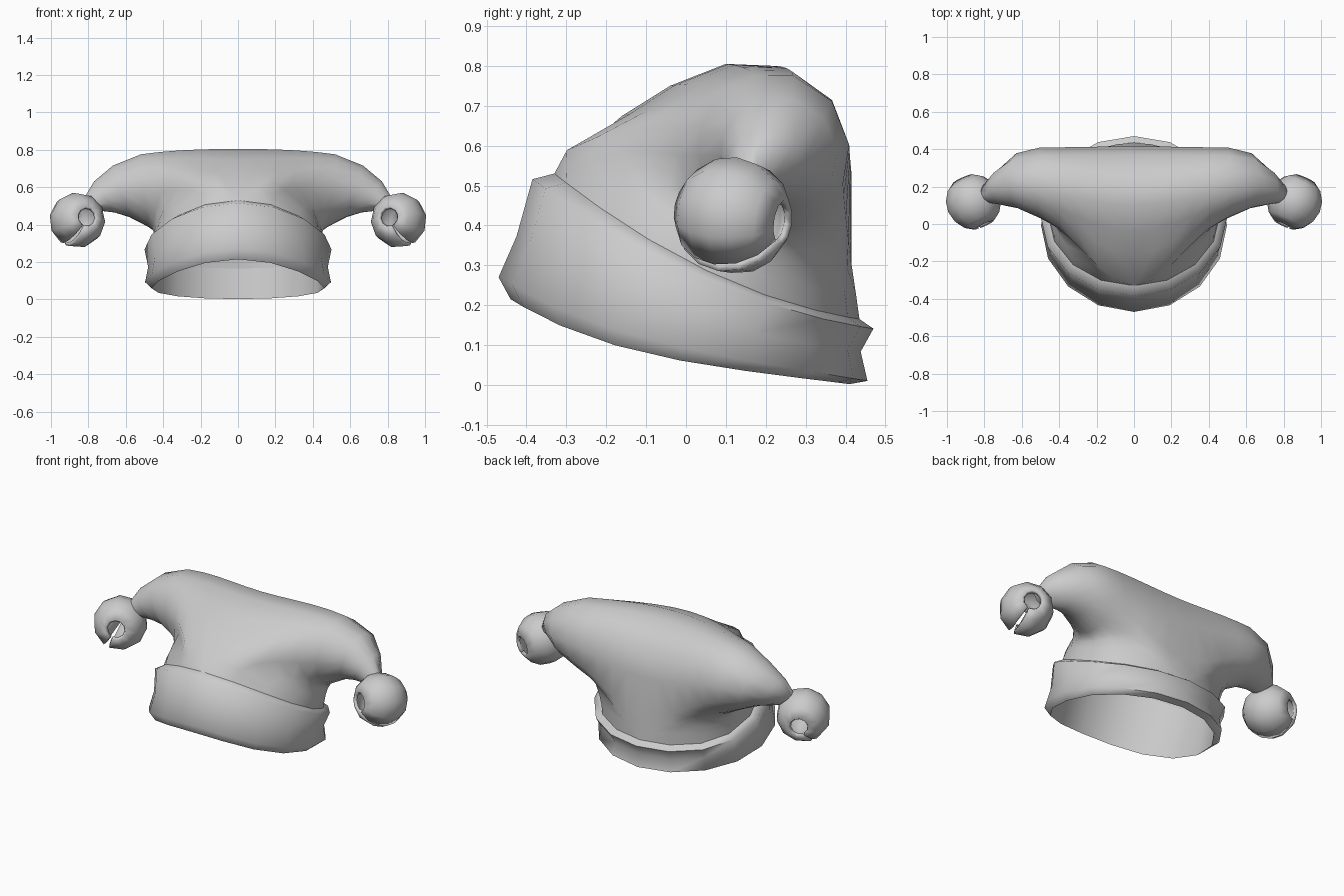
import bpy, math
from mathutils import Vector, Matrix

if "Cube" in bpy.data.objects:
    bpy.data.objects.remove(bpy.data.objects["Cube"])

grey = bpy.data.materials.new("light_grey_felt")
grey.diffuse_color = (0.6, 0.6, 0.6, 1)
grey.use_nodes = True
grey.node_tree.nodes["Principled BSDF"].inputs["Base Color"].default_value = grey.diffuse_color


def make(name, verts, faces, angle=50):
    me = bpy.data.meshes.new(name)
    me.from_pydata([tuple(v) for v in verts], [], faces)
    me.materials.append(grey)
    ob = bpy.data.objects.new(name, me)
    bpy.context.collection.objects.link(ob)
    bpy.ops.object.select_all(action='DESELECT')
    bpy.context.view_layer.objects.active = ob
    ob.select_set(True)
    bpy.ops.object.mode_set(mode='EDIT')
    bpy.ops.mesh.select_all(action='SELECT')
    bpy.ops.mesh.normals_make_consistent(inside=False)
    bpy.ops.object.mode_set(mode='OBJECT')
    bpy.ops.object.shade_smooth_by_angle(angle=math.radians(angle))
    return ob


def mirror(ob):
    m = ob.modifiers.new("mirror", 'MIRROR')
    m.use_clip = True


def bridge(rings, n):
    return [(r * n + i, r * n + (i + 1) % n, (r + 1) * n + (i + 1) % n, (r + 1) * n + i)
            for r in range(rings - 1) for i in range(n)]


# Rim heights: t = 0 at the front, pi at the back
def front(t):
    return (1 + math.cos(t)) / 2


def low(t):
    c = front(t)
    return 0.002 + 0.105 * c + 0.108 * c ** 4


def high(t):
    c = front(t)
    return 0.165 + 0.12 * c + 0.245 * c * c


def rim_point(t, yf, yb, xr, zf):
    return Vector((xr * math.sin(t), (yf + yb) / 2 - (yb - yf) / 2 * math.cos(t), zf(t)))


# Folded brim band: five rings closed into a loop
N = 16
profile = [
    (-0.44, 0.41, 0.46, low),
    (-0.47, 0.455, 0.497, lambda t: low(t) + 0.008 + 0.047 * front(t)),
    (-0.425, 0.438, 0.48, lambda t: (low(t) + high(t)) / 2),
    (-0.385, 0.47, 0.50, lambda t: high(t) - 0.024 + 0.01 * front(t)),
    (-0.33, 0.435, 0.46, high),
]
verts = [rim_point(2 * math.pi * i / N, *p) for p in profile for i in range(N)]
band = make("brim_band", verts, [tuple(k % (5 * N) for k in f) for f in bridge(6, N)], 80)

# Hat body: half loft from the centre arch plus half rim out to one horn tip
arch = [(-.33, .53), (-.16, .675), (-.04, .75), (.10, .805), (.22, .80),
        (.37, .70), (.415, .53), (.415, .30), (.435, .165)]
arch_ang = [162, 142, 124, 104, 75, 40, 5, -24, -48]
rim_ang = [-62, -74, -86, -102, -124, -152, -178]
start, tangent, angles = [], [], []
for k, (y, z) in enumerate(arch):
    start.append(Vector((0, y, z)))
    tangent.append(Vector((1, 0, 0.7 if k in (0, 8) else 0)).normalized())
    angles.append(math.radians(arch_ang[k]))
for k, a in zip(range(7, 0, -1), rim_ang):
    t = math.pi * k / 8
    start.append(rim_point(t, *profile[4]))
    tangent.append(Vector((0.1 * math.sin(t), 0.6 * front(t) ** 2, 1)).normalized())
    angles.append(math.radians(a))


def horn_ring(cx, cy, cz, ry, rz, lean):
    return [Vector((cx + lean * math.sin(a), cy + ry * math.cos(a), cz + rz * math.sin(a)))
            for a in angles]


base = horn_ring(0.50, 0.22, 0.585, 0.19, 0.197, 0.02)
rings = []
STEPS = 5
for s in range(STEPS):
    u = s / STEPS
    ring = []
    for p, d, q, a in zip(start, tangent, base, angles):
        length = (q - p).length
        e = Vector((1, max(0, -0.4 * math.cos(a)), 0.1 - 0.25 * math.sin(a))).normalized() * length
        ring.append(p * (2 * u**3 - 3 * u * u + 1) + d * length * (u**3 - 2 * u * u + u)
                    + q * (3 * u * u - 2 * u**3) + e * (u**3 - u * u))
    rings.append(ring)
rings += [base,
          horn_ring(0.625, 0.232, 0.58, 0.147, 0.14, 0.045),
          horn_ring(0.715, 0.20, 0.55, 0.097, 0.085, 0.055),
          horn_ring(0.785, 0.165, 0.51, 0.05, 0.035, 0.038)]
faces = bridge(len(rings), N)
last = (len(rings) - 1) * N
faces.append(tuple(range(last, last + N)))
body = make("two_horned_hat_body", [v for r in rings for v in r], faces, 75)
mirror(body)

# Jingle bell: sphere with open poles (round holes) and a missing column (slit)
centre = Vector((0.859, 0.118, 0.424))
axis = Vector((-0.40, -0.90, 0.12)).normalized()
down = Vector((0.45, -0.1, -0.88))
down = (down - axis * down.dot(axis)).normalized()
basis = Matrix((down, axis.cross(down), axis)).transposed()
SEG, RINGS, half = 10, 8, math.radians(7)
verts, faces = [], []
for r in range(1, RINGS):
    lat = math.pi * r / RINGS
    for s in range(SEG + 1):
        lon = half + (2 * math.pi - 2 * half) * s / SEG
        verts.append(centre + basis @ Vector((math.sin(lat) * math.cos(lon),
                                              math.sin(lat) * math.sin(lon),
                                              math.cos(lat))) * 0.149)
w = SEG + 1
for r in range(RINGS - 2):
    for s in range(SEG):
        faces.append((r * w + s, (r + 1) * w + s, (r + 1) * w + s + 1, r * w + s + 1))
bell = make("jingle_bells", verts, faces, 45)
shell = bell.modifiers.new("shell", 'SOLIDIFY')
shell.thickness = 0.02
shell.offset = -1
mirror(bell)
